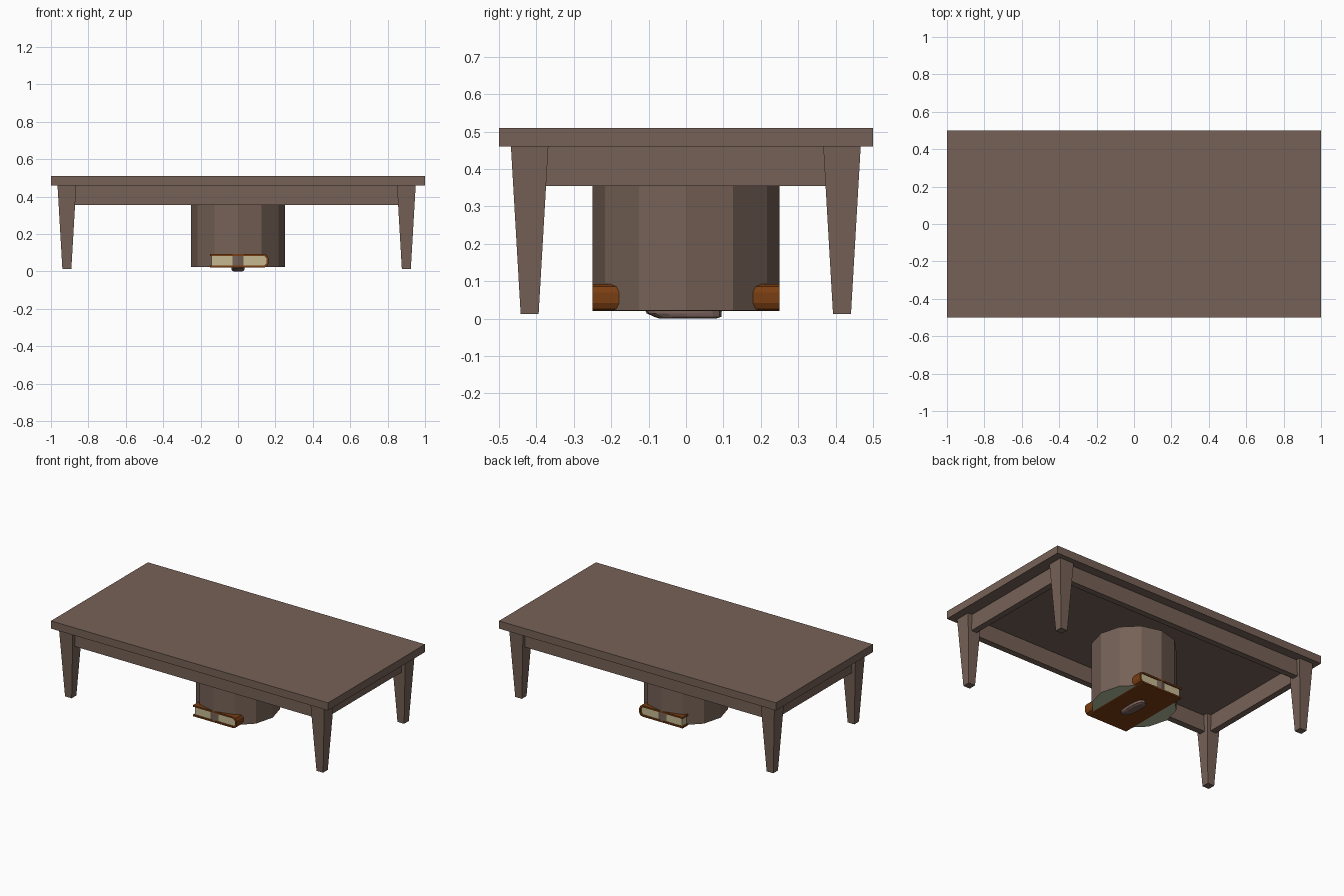
import bpy, bmesh, math

if "Cube" in bpy.data.objects:
    bpy.data.objects.remove(bpy.data.objects["Cube"])


def material(name, rgb):
    m = bpy.data.materials.new(name)
    m.diffuse_color = (*rgb, 1)
    m.use_nodes = True
    m.node_tree.nodes["Principled BSDF"].inputs["Base Color"].default_value = m.diffuse_color
    return m


WOOD = material("brown wood", (0.180, 0.121, 0.095))
COVER = material("rust leather", (0.195, 0.048, 0.006))
PAPER = material("cream paper", (0.56, 0.48, 0.28))
CAP = material("pale sage", (0.45, 0.50, 0.33))
FOOT = material("rosy brown", (0.20, 0.125, 0.11))


def finish(name, bm, *mats):
    bmesh.ops.recalc_face_normals(bm, faces=bm.faces)
    me = bpy.data.meshes.new(name)
    bm.to_mesh(me)
    bm.free()
    ob = bpy.data.objects.new(name, me)
    bpy.context.collection.objects.link(ob)
    for m in mats:
        me.materials.append(m)
    return ob


def loft(name, rings, *mats):
    """Skin a stack of point rings and close both ends."""
    bm = bmesh.new()
    vs = [[bm.verts.new(p) for p in r] for r in rings]
    n = len(vs[0])
    for a, b in zip(vs, vs[1:]):
        for i in range(n):
            j = (i + 1) % n
            bm.faces.new((a[i], a[j], b[j], b[i]))
    bm.faces.new(vs[0])
    bm.faces.new(vs[-1])
    return finish(name, bm, *mats)


def rect(x0, x1, y0, y1, z):
    return [(x0, y0, z), (x1, y0, z), (x1, y1, z), (x0, y1, z)]


def box(name, x, y, z, mat):
    return loft(name, [rect(*x, *y, z[0]), rect(*x, *y, z[1])], mat)


def oval(cx, cy, rx, ry, z, n, power=1.0):
    pts = []
    for i in range(n):
        c, s = math.cos(i * math.tau / n), math.sin(i * math.tau / n)
        pts.append((cx + rx * math.copysign(abs(c) ** power, c),
                    cy + ry * math.copysign(abs(s) ** power, s), z))
    return pts


# Table top
box("table_top", (-1, 1), (-0.5, 0.5), (0.46, 0.51), WOOD)

# Aprons under the top
for name, s in (("front_apron", -1), ("back_apron", 1)):
    box(name, (-0.915, 0.90), sorted((s * 0.40, s * 0.44)), (0.355, 0.46), WOOD)
for name, cx, s in (("left_apron", -0.915, -1), ("right_apron", 0.90, 1)):
    box(name, sorted((cx + s * 0.02, cx - s * 0.02)), (-0.42, 0.42), (0.355, 0.46), WOOD)

# Tapered legs
for side, cx in (("left", -0.915), ("right", 0.90)):
    for end, cy in (("front", -0.418), ("back", 0.417)):
        rings = [rect(cx - r, cx + r, cy - r, cy + r, z)
                 for r, z in ((0.024, 0.012), (0.05, 0.46))]
        loft(f"{end}_{side}_leg", rings, WOOD)

# Twelve-sided drum with pale ends
drum = loft("drum", [oval(0, 0, 0.25, 0.25, z, 12) for z in (0.022, 0.42)], WOOD, CAP)
for f in drum.data.polygons:
    f.material_index = 1 if abs(f.normal.z) > 0.9 else 0

# Book cover: C-shaped section with a rounded spine, run along y
outer = [(-0.15, 0.02), (0.14, 0.02), (0.155, 0.026), (0.163, 0.042),
         (0.163, 0.070), (0.155, 0.086), (0.14, 0.092), (-0.15, 0.092)]
inner = [(-0.15, 0.082), (0.14, 0.082), (0.152, 0.070), (0.152, 0.042),
         (0.14, 0.030), (-0.15, 0.030)]
loft("book_cover", [[(x, y, z) for x, z in outer + inner] for y in (-0.25, 0.25)], COVER)

# Page block
box("book_pages", (-0.142, 0.152), (-0.242, 0.242), (0.030, 0.082), PAPER)

# Small rounded pad beneath the book
pad = loft("bottom_pad", [
    oval(0, 0.005, 0.024, 0.075, 0.0, 16, 0.8),
    oval(0, 0.005, 0.033, 0.090, 0.005, 16, 0.8),
    oval(0, -0.005, 0.036, 0.100, 0.014, 16, 0.8),
    oval(0, -0.007, 0.036, 0.103, 0.024, 16, 0.8)], FOOT)
